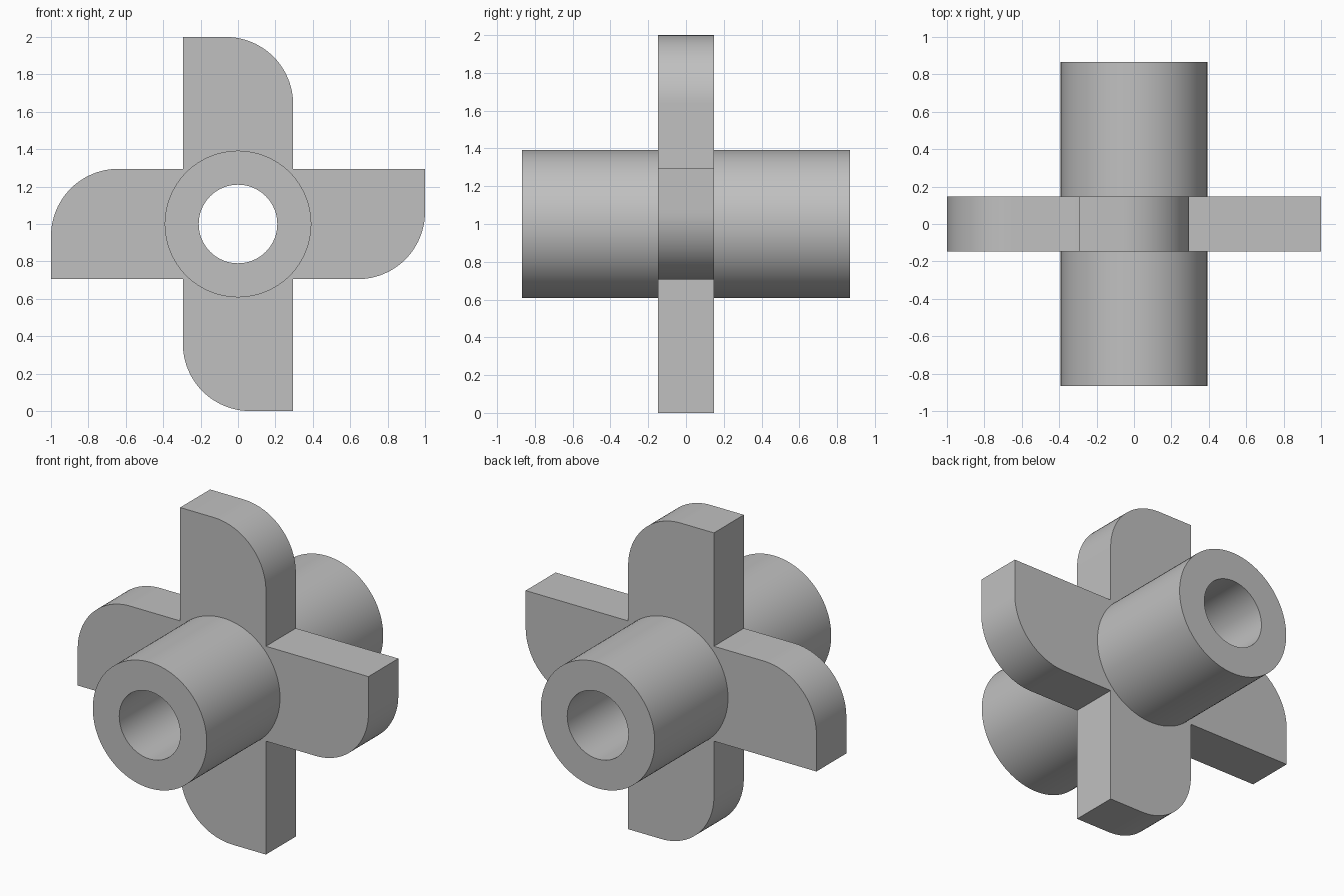
import bpy, bmesh
from math import radians, pi, sin, cos
from mathutils import Matrix, Vector

if "Cube" in bpy.data.objects:
    bpy.data.objects.remove(bpy.data.objects["Cube"])

CENTRE_Z = 1.0
HUB_RADIUS, BORE_RADIUS, HUB_HALF = 0.392, 0.21, 0.867
HALF_WIDTH, HALF_THICK, CORNER = 0.295, 0.147, 0.36

grey = bpy.data.materials.new("light grey")
grey.use_nodes = True
colour = (0.53, 0.53, 0.53, 1)
grey.diffuse_color = colour
grey.node_tree.nodes["Principled BSDF"].inputs["Base Color"].default_value = colour


def prism(name, outline, half_depth):
    """Extrude an x-z outline evenly along y."""
    bm = bmesh.new()
    face = bm.faces.new([bm.verts.new((x, -half_depth, z + CENTRE_Z)) for x, z in outline])
    out = bmesh.ops.extrude_face_region(bm, geom=[face])
    moved = [v for v in out["geom"] if isinstance(v, bmesh.types.BMVert)]
    bmesh.ops.translate(bm, verts=moved, vec=(0, 2 * half_depth, 0))
    bmesh.ops.recalc_face_normals(bm, faces=bm.faces)
    mesh = bpy.data.meshes.new(name)
    bm.to_mesh(mesh)
    bm.free()
    mesh.materials.append(grey)
    obj = bpy.data.objects.new(name, mesh)
    bpy.context.collection.objects.link(obj)
    return obj


def arc(cx, cz, radius, start, end, steps):
    angles = [start + (end - start) * i / steps for i in range(steps + 1)]
    return [(cx + radius * cos(a), cz + radius * sin(a)) for a in angles]


# Four blades: one paddle with a single rounded corner, turned about the axle
paddle = [(HALF_WIDTH, HALF_WIDTH)]
paddle += arc(HALF_WIDTH - CORNER, 1 - CORNER, CORNER, 0, pi / 2, 24)
paddle += [(-HALF_WIDTH, 1)]
cross = []
for quarter in range(4):
    turn = Matrix.Rotation(quarter * pi / 2, 2)
    cross += [tuple(turn @ Vector(p)) for p in paddle]
blades = prism("blades", cross, HALF_THICK)

# Round hub and its through bore
hub = prism("bladed_hub", arc(0, 0, HUB_RADIUS, 0, 2 * pi, 96)[:-1], HUB_HALF)
bore = prism("bore_cutter", arc(0, 0, BORE_RADIUS, 0, 2 * pi, 96)[:-1], HUB_HALF + 0.1)

# Fuse the blades, then drill the bore
bpy.ops.object.select_all(action="DESELECT")
hub.select_set(True)
bpy.context.view_layer.objects.active = hub
for tool, operation in ((blades, "UNION"), (bore, "DIFFERENCE")):
    tool.hide_render = True
    mod = hub.modifiers.new(tool.name, "BOOLEAN")
    mod.operation, mod.solver, mod.object = operation, "EXACT", tool
    bpy.ops.object.modifier_apply(modifier=mod.name)
    bpy.data.objects.remove(tool)

bpy.ops.object.shade_smooth_by_angle(angle=radians(30))
